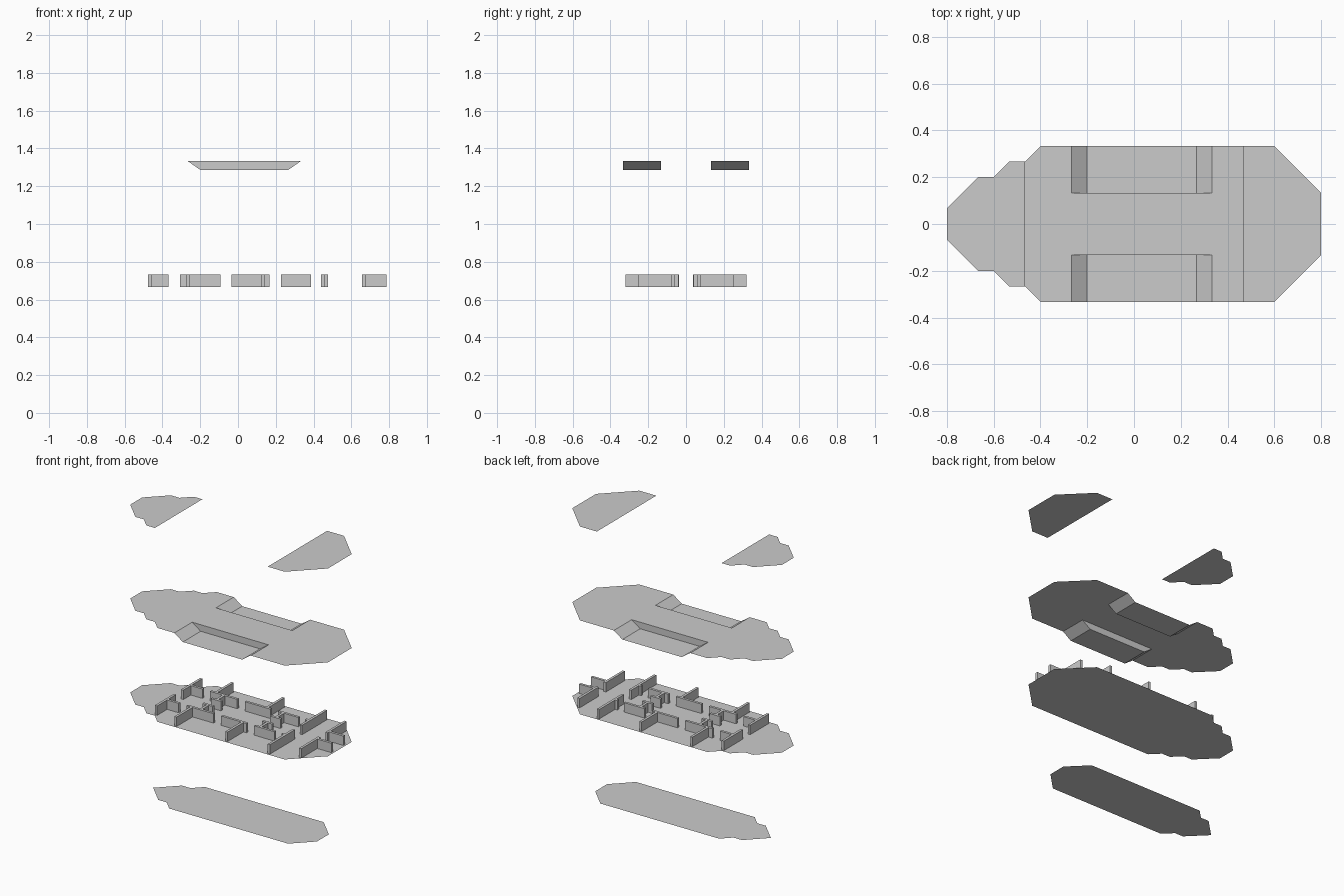
import bpy, bmesh
from mathutils import Vector

if "Cube" in bpy.data.objects:
    bpy.data.objects.remove(bpy.data.objects["Cube"])

U = 1 / 15            # plan grid unit
WALL = 0.018          # wall thickness
Z1, Z2, Z3 = 10 * U, 20 * U, 30 * U


def finish(bm, name):
    bmesh.ops.recalc_face_normals(bm, faces=bm.faces)
    mesh = bpy.data.meshes.new(name)
    bm.to_mesh(mesh)
    bm.free()
    ob = bpy.data.objects.new(name, mesh)
    bpy.context.collection.objects.link(ob)
    return ob


def mirrored(half):
    # half outline runs stern to bow on the +y side
    return half + [(x, -y) for x, y in reversed(half) if y > 0]


def sheet(name, outline, z):
    bm = bmesh.new()
    f = bm.faces.new([bm.verts.new((x * U, y * U, z)) for x, y in outline])
    f.normal_update()
    if f.normal.z < 0:
        f.normal_flip()
    mesh = bpy.data.meshes.new(name)
    bm.to_mesh(mesh)
    bm.free()
    ob = bpy.data.objects.new(name, mesh)
    bpy.context.collection.objects.link(ob)
    return ob


stern = [(-12, 1), (-10, 3), (-9, 3), (-8, 4), (-7, 4)]
bow = [(9, 5), (12, 2)]

# lowest deck: small flat plan
sheet("lower_deck", mirrored([(-10, 0), (-8, 2), (-7, 2), (-6, 3), (8, 3), (10, 1)]), 0)

# top deck: separate stern and bow plates
sheet("top_deck_stern", mirrored(stern), Z3)
sheet("top_deck_bow", mirrored([(7, 5)] + bow), Z3)

# upper deck with a notch in each side
notch = [(-4, 5), (-4, 2), (5, 2), (5, 5)]
sheet("upper_deck", mirrored(stern + [(-6, 5)] + notch + bow), Z2)

# sunken side bays: sloped ends, floor, inner wall
for side, label in ((1, "left"), (-1, "right")):
    bm = bmesh.new()
    prof = [(-4, 0), (-3, -0.7), (4, -0.7), (5, 0)]
    inner = [Vector((x * U, side * 2 * U, Z2 + z * U)) for x, z in prof]
    outer = [Vector((p.x, side * 5 * U, p.z)) for p in inner]
    vi = [bm.verts.new(p) for p in inner]
    vo = [bm.verts.new(p) for p in outer]
    for i in range(3):
        bm.faces.new((vi[i], vi[i + 1], vo[i + 1], vo[i]))
    bm.faces.new(vi)
    bay = finish(bm, "side_bay_" + label)
    if sum(p.normal.z for p in bay.data.polygons) < 0:
        bay.data.flip_normals()

# main deck: floor with a raised outer wall
bm = bmesh.new()
outline = mirrored(stern + [(-6, 5)] + bow)
face = bm.faces.new([bm.verts.new((x * U, y * U, Z1)) for x, y in outline])
bm.normal_update()
ring = bmesh.ops.inset_region(bm, faces=[face], thickness=WALL, use_even_offset=True)["faces"]
ext = bmesh.ops.extrude_face_region(bm, geom=ring, use_keep_orig=True)
bmesh.ops.translate(bm, verts=[g for g in ext["geom"] if isinstance(g, bmesh.types.BMVert)],
                    vec=(0, 0, U))
finish(bm, "main_deck_hull")

# main deck interior partitions, with door gaps
bm = bmesh.new()


def wall(x0, y0, x1, y1):
    t = WALL / 2
    res = bmesh.ops.create_cube(bm, size=1)
    size = Vector((abs(x1 - x0) * U or 2 * t, abs(y1 - y0) * U or 2 * t, U))
    mid = Vector(((x0 + x1) * U / 2, (y0 + y1) * U / 2, Z1 + U / 2))
    for v in res["verts"]:
        v.co = mid + Vector(a * b for a, b in zip(v.co, size))


for s in (1, -1):
    wall(-7, s * 0.6, -7, s * 3.8)           # cross bulkheads
    wall(7, s * 0.6, 7, s * 4.8)
    wall(10, s * 0.6, 10, s * 3.8)
    for x in (-4, 2):                        # cabin dividers
        wall(x, s * 2, x, s * 4.8)
    for a, b in ((-7, -5.5), (-4.6, -1.4), (-0.5, 2.5), (3.4, 5.8), (6.6, 7)):
        wall(a, s * 2, b, s * 2)             # corridor sides
    for x in (-3, 4):                        # central shafts
        wall(x - 0.6, s * 0.7, x + 0.6, s * 0.7)
        wall(x, s * 0.7, x, s * 2)
    wall(10, s, 11.8, s)                     # bow compartments
finish(bm, "main_deck_partitions")
